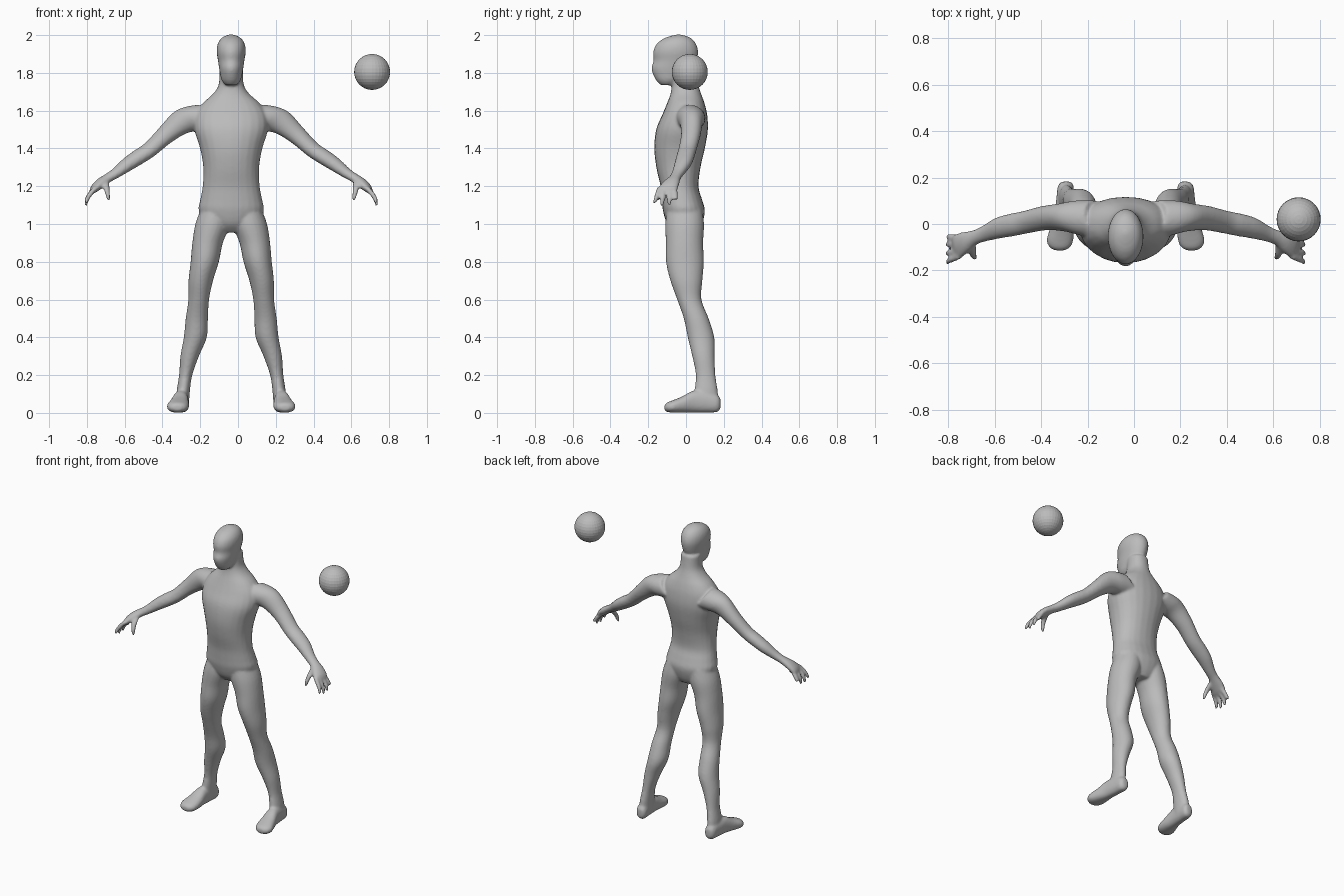
import bpy, bmesh, math
from mathutils import Vector

CX = -0.036          # body centre line
SEG = 24
X, Y, Z = Vector((1, 0, 0)), Vector((0, 1, 0)), Vector((0, 0, 1))

grey = bpy.data.materials.new("clay grey")
grey.diffuse_color = (0.5, 0.5, 0.5, 1)
bm = bmesh.new()


def spline(rows, steps=4):
    """Catmull-Rom resampling of rows of numbers."""
    p = [rows[0]] + list(rows) + [rows[-1]]
    out = []
    for i in range(1, len(p) - 2):
        for s in range(steps):
            t = s / steps
            out.append([0.5 * (2 * b + (c - a) * t + (2*a - 5*b + 4*c - d) * t*t
                               + (3*b - a - 3*c + d) * t**3)
                        for a, b, c, d in zip(p[i-1], p[i], p[i+1], p[i+2])])
    return out + [list(rows[-1])]


def loft(rows, u, v, side=1, power=2.0):
    """Rings (x, y, z, radius along u, radius along v) joined into a closed skin."""
    rings = []
    for x, y, z, ru, rv in spline(rows):
        ring = []
        for k in range(SEG):
            a = 2 * math.pi * k / SEG
            c, s = math.cos(a), math.sin(a)
            c = math.copysign(abs(c) ** (2 / power), c)
            s = math.copysign(abs(s) ** (2 / power), s)
            co = Vector((x, y, z)) + u * (c * ru) + v * (s * rv)
            ring.append(bm.verts.new((co.x * side, co.y, co.z)))
        rings.append(ring)
    faces = [bm.faces.new(rings[0]), bm.faces.new(rings[-1])]
    for r0, r1 in zip(rings, rings[1:]):
        for k in range(SEG):
            n = (k + 1) % SEG
            faces.append(bm.faces.new((r0[k], r0[n], r1[n], r1[k])))
    bmesh.ops.recalc_face_normals(bm, faces=faces)


def upright(rows):
    """(z, centre x, half width, front y, back y) to ring rows."""
    return [(cx, (f + b) / 2, z, w, (b - f) / 2) for z, cx, w, f, b in rows]


# torso and neck
loft(upright([
    (0.955, 0, .07, -.06, .06), (1.0, 0, .13, -.10, .085), (1.07, 0, .172, -.122, .10),
    (1.13, 0, .164, -.128, .085), (1.2, 0, .151, -.135, .066), (1.3, 0, .148, -.157, .077),
    (1.4, 0, .165, -.168, .10), (1.5, 0, .195, -.158, .116), (1.58, 0, .19, -.125, .112),
    (1.64, 0, .15, -.10, .098), (1.69, 0, .095, -.082, .08), (1.74, 0, .066, -.075, .065),
    (1.82, 0, .062, -.075, .055)]), X, Y, power=2.2)

# head
loft(upright([
    (1.735, 0, .03, -.135, -.06), (1.76, 0, .05, -.158, -.02), (1.80, 0, .06, -.178, .025),
    (1.83, 0, .065, -.183, .045), (1.865, 0, .070, -.172, .058), (1.91, 0, .077, -.174, .065),
    (1.95, 0, .073, -.158, .055), (1.98, 0, .056, -.122, .032), (1.996, 0, .032, -.08, 0),
    (2.003, 0, .010, -.05, -.03)]), X, Y)

for side in (-1, 1):
    # leg
    loft(upright([
        (1.08, .085, .075, -.10, .085), (1.0, .098, .092, -.11, .096), (.9, .125, .081, -.107, .091),
        (.8, .14, .075, -.106, .095), (.7, .161, .065, -.083, .087), (.6, .172, .055, -.047, .082),
        (.5, .182, .059, -.012, .12), (.4, .19, .061, .009, .15), (.3, .22, .049, .033, .152),
        (.2, .241, .035, .052, .156), (.12, .253, .035, .045, .168), (.05, .258, .035, .05, .172)]),
        X, Y, side)
    # foot
    loft([(.256, .183, .05, .018, .025), (.258, .165, .05, .034, .046), (.262, .11, .058, .037, .056),
          (.268, .04, .06, .041, .058), (.275, -.02, .044, .052, .043), (.283, -.07, .034, .058, .033),
          (.284, -.1, .03, .045, .025), (.284, -.114, .028, .022, .014)], X, Z, side, 2.3)
    # arm and palm
    loft([(.12, .02, 1.56, .09, .085), (.20, .025, 1.555, .08, .078), (.27, .028, 1.535, .066, .062),
          (.35, .025, 1.47, .05, .053), (.43, .008, 1.395, .042, .049), (.49, -.004, 1.355, .041, .049),
          (.55, -.018, 1.315, .037, .045), (.61, -.042, 1.27, .028, .034), (.65, -.058, 1.245, .025, .032),
          (.69, -.078, 1.218, .026, .045), (.722, -.095, 1.19, .022, .053), (.738, -.102, 1.172, .013, .048)],
         Vector((.6, 0, .8)), Vector((.2, .98, 0)), side)
    # fingers: base y, tip x, tip y, tip z
    u = Vector((.93, 0, .36))
    for by, tx, ty, tz in ((-.062, .757, -.052, 1.125), (-.088, .770, -.088, 1.10),
                           (-.115, .772, -.128, 1.095), (-.138, .768, -.168, 1.11)):
        loft([(.715, by, 1.195, .014, .014), (.742, by * .6 + ty * .4, 1.165, .014, .014),
              (.763, by * .3 + ty * .7, 1.132, .0125, .0125), (tx, ty, tz, .009, .009)], u, Y, side)
    # thumb
    loft([(.665, -.085, 1.225, .02, .02), (.662, -.118, 1.195, .018, .018),
          (.655, -.138, 1.162, .014, .014), (.648, -.147, 1.125, .010, .010)], X, Y, side)

mesh = bpy.data.meshes.new("body")
bm.to_mesh(mesh)
bm.free()
mesh.materials.append(grey)
body = bpy.data.objects.new("body", mesh)
body.location.x = CX
bpy.context.collection.objects.link(body)

# fuse the limbs into one soft skin
fuse = body.modifiers.new("fuse", 'REMESH')
fuse.mode = 'VOXEL'
fuse.voxel_size = 0.0075
fuse.use_smooth_shade = True
soften = body.modifiers.new("soften", 'SMOOTH')
soften.factor = 0.5
soften.iterations = 8

# floating ball
bpy.ops.mesh.primitive_uv_sphere_add(segments=32, ring_count=16, radius=0.095,
                                     location=(0.71, 0.02, 1.805))
ball = bpy.context.object
ball.name = "ball"
ball.data.materials.append(grey)
